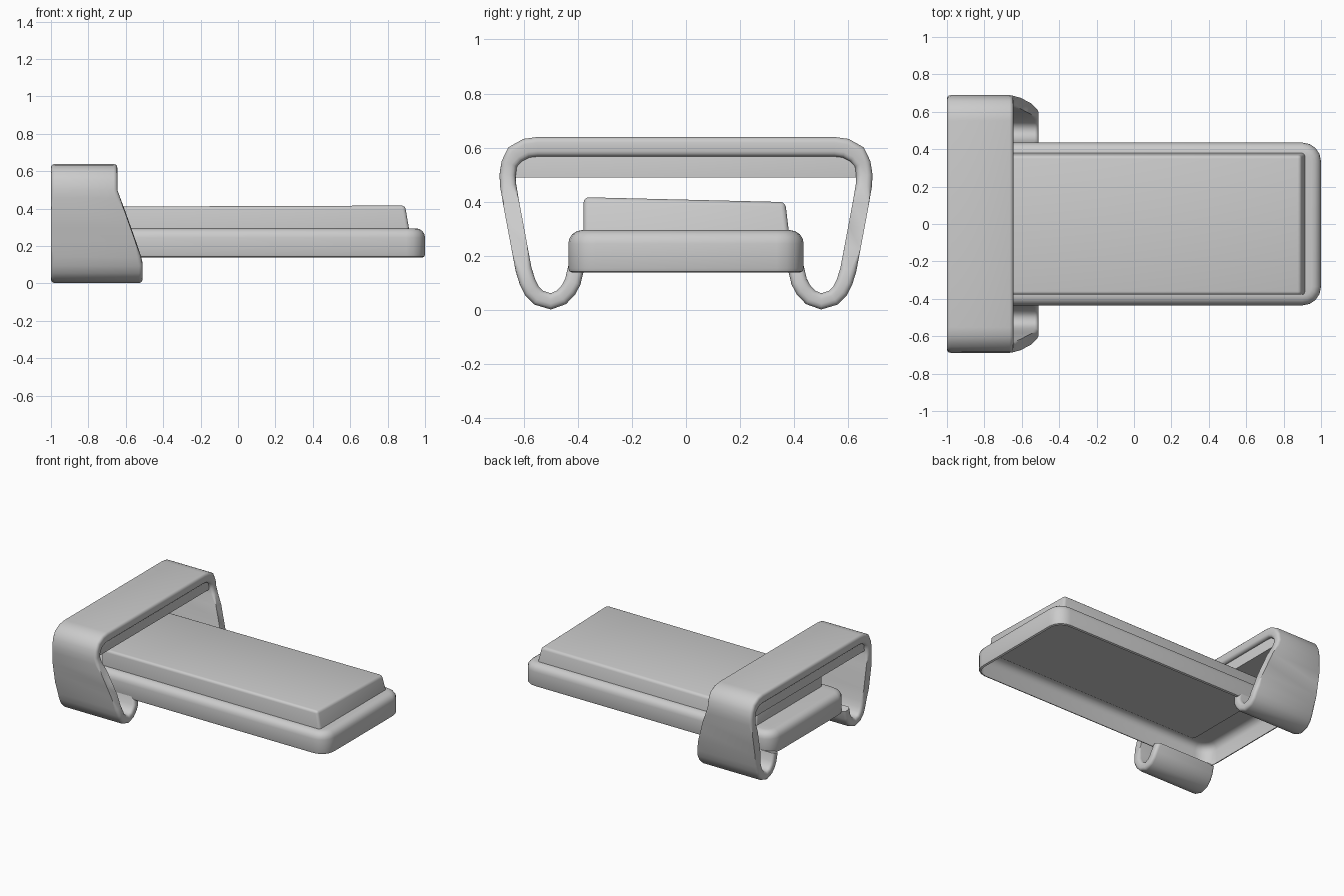
import bpy, bmesh, math
from mathutils import Vector

if "Cube" in bpy.data.objects:
    bpy.data.objects.remove(bpy.data.objects["Cube"])


def finish(name, bm, angle=45):
    bmesh.ops.recalc_face_normals(bm, faces=bm.faces[:])
    me = bpy.data.meshes.new(name)
    bm.to_mesh(me)
    bm.free()
    ob = bpy.data.objects.new(name, me)
    bpy.context.collection.objects.link(ob)
    bpy.ops.object.select_all(action='DESELECT')
    ob.select_set(True)
    bpy.context.view_layer.objects.active = ob
    bpy.ops.object.shade_smooth_by_angle(angle=math.radians(angle))
    return ob


def rounded_rect(bm, x0, x1, y, r, z, seg=4):
    loop = []
    for i, (sx, sy) in enumerate(((1, 1), (-1, 1), (-1, -1), (1, -1))):
        cx = (x1 - r) if sx > 0 else (x0 + r)
        for k in range(seg + 1):
            a = math.pi / 2 * (i + k / seg)
            loop.append(bm.verts.new((cx + r * math.cos(a), sy * (y - r) + r * math.sin(a), z)))
    return loop


def block(name, x0, x1, y0, y1, z0, z1, width, taper=0.0, tilt=0.0, rise=0.0):
    bm = bmesh.new()
    bmesh.ops.create_cube(bm, size=1)
    for v in bm.verts:
        fx, fy, fz = (c + 0.5 for c in v.co)
        v.co = (x0 + fx * (x1 - x0) - taper * fx * fz,
                y0 + fy * (y1 - y0) - taper * 0.6 * fy * fz,
                z0 + fz * (z1 - z0 + tilt * fy + rise * fx))
    edges = [e for e in bm.edges if any(v.co.z > (z0 + z1) / 2 for v in e.verts)]
    bmesh.ops.bevel(bm, geom=edges, offset=width, segments=3, profile=0.5, affect='EDGES')
    return finish(name, bm)


# Bed frame: thin rounded shell, open underneath
X0, X1, Y = -0.98, 1.0, 0.435
bm = bmesh.new()
loops = [rounded_rect(bm, X0 + 0.016, X1 - 0.016, Y - 0.016, 0.084, 0.138),
         rounded_rect(bm, X0 + 0.004, X1 - 0.004, Y - 0.004, 0.096, 0.143),
         rounded_rect(bm, X0, X1, Y, 0.10, 0.155)]
for k in range(5):
    a = math.pi / 2 * k / 4
    d = 0.05 * (1 - math.cos(a))
    loops.append(rounded_rect(bm, X0 + d, X1 - d, Y - d, 0.10 - d, 0.245 + 0.05 * math.sin(a)))
loops.append(rounded_rect(bm, -0.70, 0.89, 0.365, 0.03, 0.295))
for a, b in zip(loops, loops[1:]):
    n = len(a)
    for i in range(n):
        j = (i + 1) % n
        bm.faces.new((a[i], a[j], b[j], b[i]))
finish("bed_frame", bm)

# Mattress: slightly uneven, tapered slab
block("mattress", -0.82, 0.915, -0.378, 0.38, 0.29, 0.411, 0.018,
      taper=0.022, tilt=-0.018, rise=0.006)

# Wrap-around canopy band with hooked feet, deeper towards the bottom
half = [(.405, .16), (.418, .105), (.434, .075), (.46, .047), (.5, .032), (.545, .046),
        (.57, .072), (.586, .105), (.6, .15), (.615, .23), (.63, .31), (.645, .39),
        (.657, .46), (.659, .5), (.653, .54), (.632, .575), (.59, .598), (.55, .603)]
path = [Vector(p) for p in half] + [Vector((-y, z)) for y, z in reversed(half)]
n = len(path)
outer, inner = [], []
for i, p in enumerate(path):
    d0 = (p - path[max(i - 1, 0)]).normalized()
    d1 = (path[min(i + 1, n - 1)] - p).normalized()
    t = (d0 + d1).normalized()
    nrm = Vector((t.y, -t.x))
    h = 0.036 if p.y > 0.55 else 0.03
    outer.append(p + nrm * h)
    inner.append(p - nrm * h)


def front_x(z):
    return -0.645 + 0.135 * min(max((0.5 - z) / 0.38, 0), 1)


bm = bmesh.new()
rings = []
for p, o, q in zip(path, outer, inner):
    xf = front_x(p.y)
    rings.append([bm.verts.new(c) for c in ((-1, *o), (xf, *o), (xf, *q), (-1, *q))])
for a, b in zip(rings, rings[1:]):
    for i in range(4):
        j = (i + 1) % 4
        bm.faces.new((a[i], a[j], b[j], b[i]))
bm.faces.new(rings[0])
bm.faces.new(rings[-1])
rim = [bm.edges.get((a[i], b[i])) for a, b in zip(rings, rings[1:]) for i in range(4)]
bmesh.ops.bevel(bm, geom=rim, offset=0.02, segments=3, profile=0.5, affect='EDGES')
finish("canopy_band", bm)

# Pad under the canopy top
block("canopy_pad", -0.975, -0.67, -0.635, 0.635, 0.49, 0.58, 0.01)
